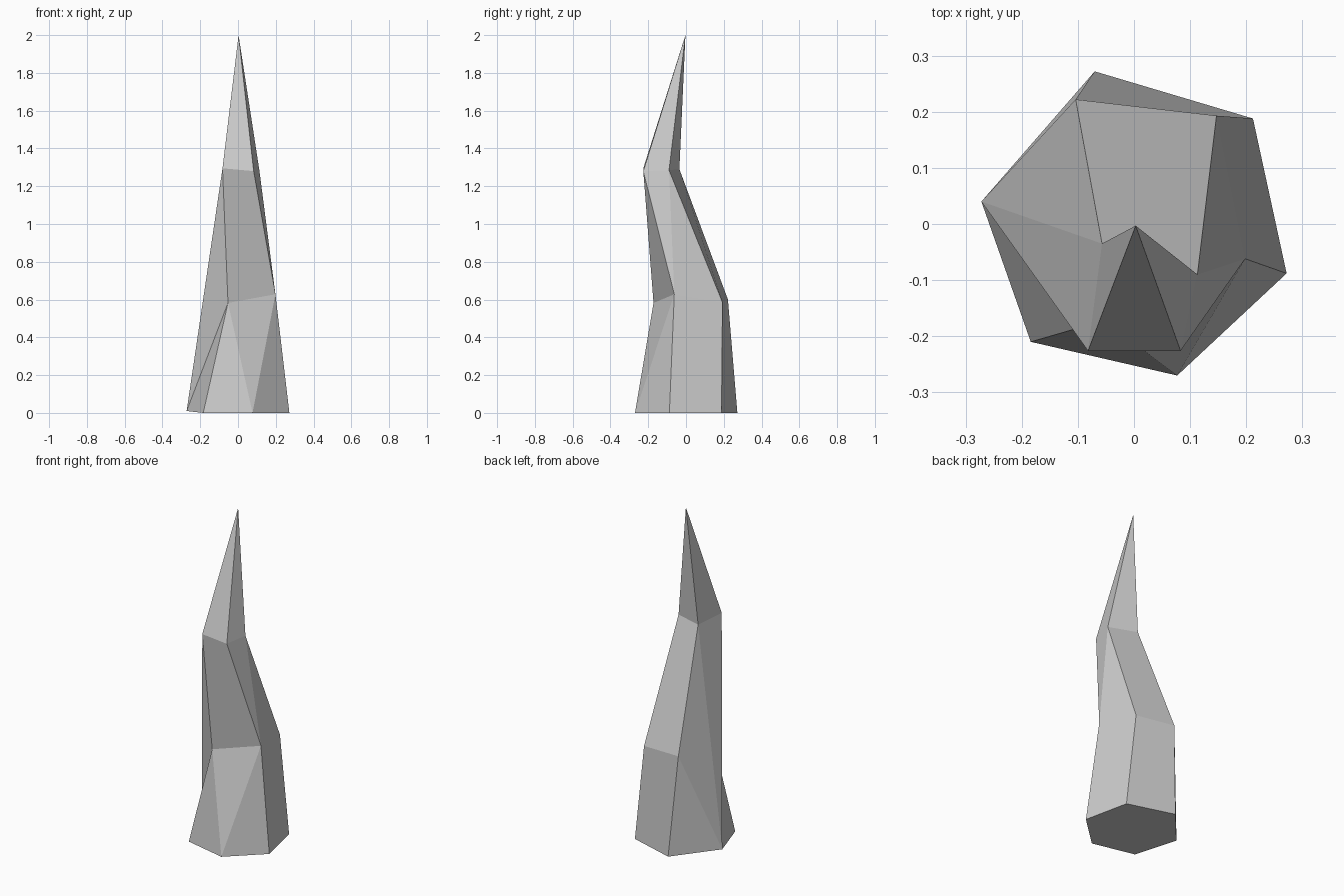
import bpy
import bmesh

cube = bpy.data.objects.get("Cube")
if cube:
    bpy.data.objects.remove(cube, do_unlink=True)

# Stone colour
stone = bpy.data.materials.new("pale grey stone")
stone.use_nodes = True
colour = (0.6, 0.6, 0.6, 1)
stone.diffuse_color = colour
stone.node_tree.nodes["Principled BSDF"].inputs["Base Color"].default_value = colour

bm = bmesh.new()


def ring(*points):
    return [bm.verts.new(p) for p in points]


# Cross-sections: six-sided foot, then two four-sided bends and the tip
left, back_left, back_right, right, front_right, front_left = foot = ring(
    (-.272, .04, .01), (-.07, .272, 0), (.212, .188, 0),
    (.272, -.088, 0), (.077, -.27, 0), (-.184, -.21, 0))
low_front, low_right, low_back, low_left = ring(
    (-.053, -.172, .582), (.198, -.062, .628),
    (.147, .193, .585), (-.104, .222, .6))
top_front, top_right, top_back, top_left = upper = ring(
    (-.082, -.226, 1.295), (.083, -.226, 1.28),
    (.113, -.09, 1.285), (-.057, -.035, 1.29))
tip = bm.verts.new((.003, -.003, 2))

# Faces of the twisted shaft
faces = [
    foot,
    # lower part
    (left, front_left, low_front),
    (front_left, front_right, low_front),
    (front_right, low_right, low_front),
    (front_right, right, low_right),
    (right, back_right, low_back, low_right),
    (back_right, back_left, low_left, low_back),
    (back_left, left, low_left),
    # long facets on the left, running from foot to upper bend
    (left, low_front, top_front),
    (left, top_front, top_left),
    (left, top_left, low_left),
    # upper part
    (low_front, low_right, top_right, top_front),
    (low_right, top_back, top_right),
    (low_right, low_back, top_back),
    (low_back, low_left, top_left, top_back),
]
# Pointed end
faces += [(upper[i - 1], upper[i], tip) for i in range(len(upper))]
for corners in faces:
    bm.faces.new(corners)
bmesh.ops.recalc_face_normals(bm, faces=bm.faces[:])

mesh = bpy.data.meshes.new("stone_spike")
bm.to_mesh(mesh)
bm.free()
mesh.materials.append(stone)
spike = bpy.data.objects.new("stone_spike", mesh)
bpy.context.collection.objects.link(spike)
